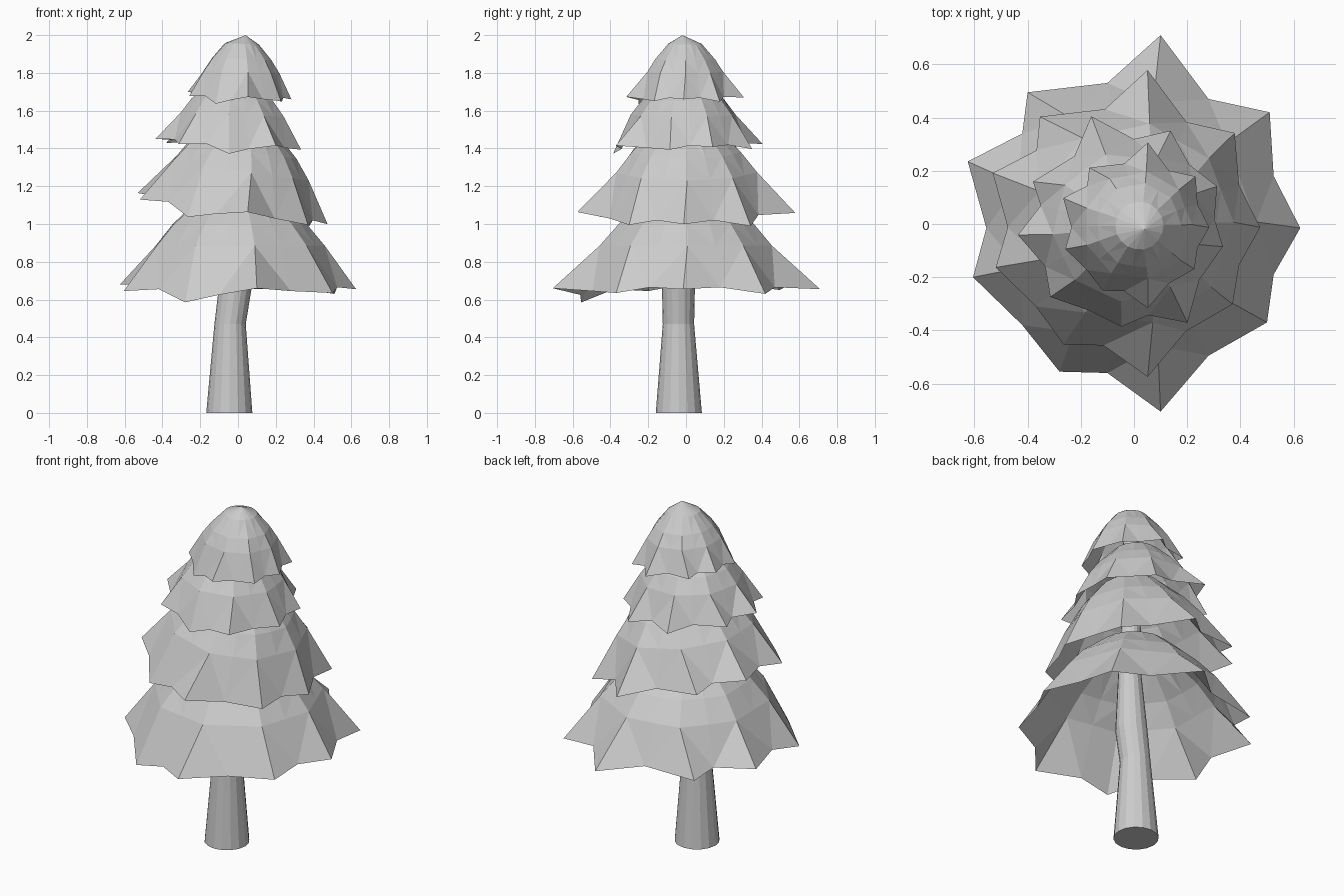
import bpy, bmesh, math, random
from mathutils import Vector, Matrix

if "Cube" in bpy.data.objects:
    bpy.data.objects.remove(bpy.data.objects["Cube"])

random.seed(4)


def make_object(name, bm):
    bmesh.ops.recalc_face_normals(bm, faces=bm.faces[:])
    mesh = bpy.data.meshes.new(name)
    bm.to_mesh(mesh)
    bm.free()
    obj = bpy.data.objects.new(name, mesh)
    bpy.context.collection.objects.link(obj)
    return obj


def bridge(bm, a, b):
    n = len(a)
    for i in range(n):
        bm.faces.new((a[i], a[(i + 1) % n], b[(i + 1) % n], b[i]))


# Trunk: tapered, slightly bent
SIDES = 16
trunk_path = [(-0.046, -0.038, 0, 0.122), (-0.042, -0.04, 0.47, 0.083),
              (-0.015, -0.04, 0.66, 0.087), (0.005, -0.03, 1.0, 0.062),
              (0.0, -0.02, 1.45, 0.048), (0.01, -0.015, 1.9, 0.04)]
bm = bmesh.new()
rings = []
for x, y, z, r in trunk_path:
    rings.append([bm.verts.new((x + r * math.cos(math.tau * i / SIDES),
                                y + r * math.sin(math.tau * i / SIDES), z))
                  for i in range(SIDES)])
for a, b in zip(rings, rings[1:]):
    bridge(bm, a, b)
bm.faces.new(rings[0])
bm.faces.new(rings[-1])
make_object("trunk", bm)

# Jagged rim shared by all branch tiers: tips alternate with notches
RIM = [(0.10, 0.71, 0.0), (0.28, 0.47, 0.01), (0.51, 0.42, -0.025), (0.525, 0.18, 0.01),
       (0.625, -0.015, 0.0), (0.525, -0.19, 0.01), (0.50, -0.37, -0.02), (0.28, -0.495, -0.01),
       (0.10, -0.705, 0.005), (-0.10, -0.56, -0.03), (-0.28, -0.555, -0.07), (-0.42, -0.38, 0.0),
       (-0.605, -0.20, -0.01), (-0.555, -0.015, 0.025), (-0.625, 0.235, 0.025), (-0.42, 0.34, 0.02),
       (-0.40, 0.495, -0.005), (-0.10, 0.53, 0.015)]
# Dome rings above the rim: radius, height, ridge amount
DOME = [(0.45, 0.23, 0.03), (0.355, 0.345, 0.02), (0.205, 0.48, 0.0)]


def branch_tier(name, centre, size, height, turn, tilt):
    bm = bmesh.new()
    rings = [[bm.verts.new(p) for p in RIM]]
    for r, z, ridge in DOME:
        ring = []
        for i in range(len(RIM)):
            a = math.radians(81 - 20 * i)
            rr = r * (1 + ridge * (-1) ** i + random.uniform(-0.01, 0.01))
            ring.append(bm.verts.new((rr * math.cos(a), rr * math.sin(a), z)))
        rings.append(ring)
    for a, b in zip(rings, rings[1:]):
        bridge(bm, a, b)
    # Each tier closes to a blunt point
    apex = bm.verts.new((0.04, -0.03, 0.56))
    top = rings[-1]
    for i in range(len(top)):
        bm.faces.new((top[i], top[(i + 1) % len(top)], apex))
    bmesh.ops.triangulate(bm, faces=[f for f in bm.faces if len(f.verts) == 4],
                          quad_method='SHORT_EDGE')
    m = (Matrix.Translation(Vector(centre)) @ Matrix.Rotation(math.radians(tilt), 4, 'Y')
         @ Matrix.Rotation(math.radians(turn), 4, 'Z') @ Matrix.Diagonal((size, size, height, 1)))
    bm.transform(m)
    make_object(name, bm)


# Four stacked tiers of branches
branch_tier("branches_bottom", (0, 0, 0.655), 1.0, 1.0, 0, 0)
branch_tier("branches_lower", (-0.03, 0, 1.07), 0.815, 0.93, 0, 8)
branch_tier("branches_upper", (-0.034, -0.01, 1.42), 0.605, 0.69, 25, 2)
branch_tier("branches_top", (0.008, -0.006, 1.672), 0.44, 0.587, 0, 2.5)
